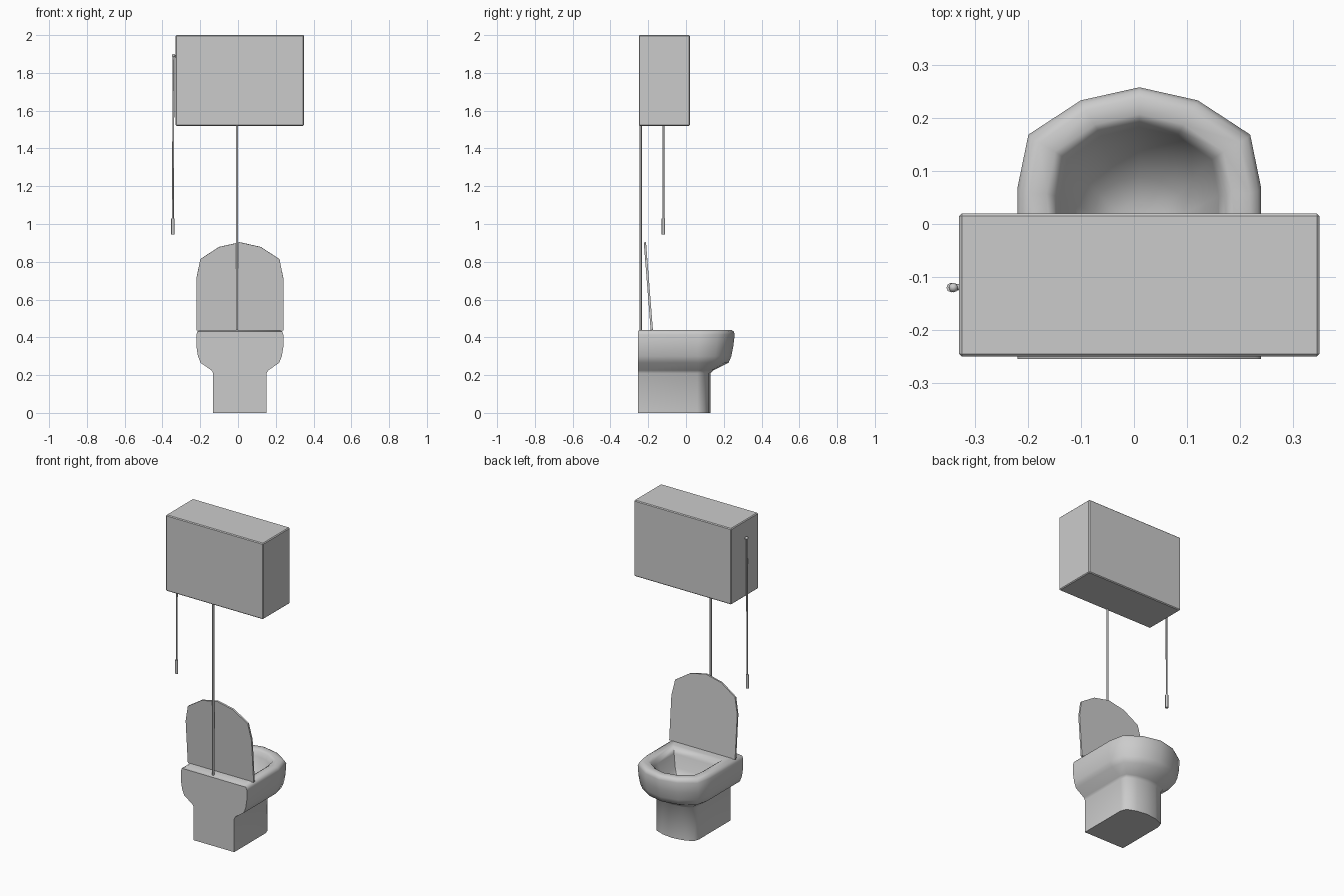
import bpy, bmesh, math
from mathutils import Vector

if "Cube" in bpy.data.objects:
    bpy.data.objects.remove(bpy.data.objects["Cube"])

CX = 0.01  # centre line of the fixture
BACK = -0.255

grey = bpy.data.materials.new("porcelain_grey")
grey.use_nodes = True
grey.diffuse_color = (0.6, 0.6, 0.6, 1)
grey.node_tree.nodes["Principled BSDF"].inputs["Base Color"].default_value = (0.6, 0.6, 0.6, 1)


def finish(name, bm, angle=40):
    bmesh.ops.recalc_face_normals(bm, faces=bm.faces)
    mesh = bpy.data.meshes.new(name)
    bm.to_mesh(mesh)
    bm.free()
    mesh.materials.append(grey)
    obj = bpy.data.objects.new(name, mesh)
    bpy.context.collection.objects.link(obj)
    bpy.ops.object.select_all(action="DESELECT")
    obj.select_set(True)
    bpy.context.view_layer.objects.active = obj
    bpy.ops.object.shade_smooth_by_angle(angle=math.radians(angle))
    return obj


def d_outline(w, back, front, depth):
    """Flat back, straight sides and a faceted round front."""
    half = [(w, back), (w, front - depth), (w * 0.91, front - depth * 0.47),
            (w * 0.48, front - depth * 0.13)]
    return half + [(0, front)] + [(-x, y) for x, y in reversed(half)]


def loft(bm, rings):
    loops = [[bm.verts.new(p) for p in ring] for ring in rings]
    for a, b in zip(loops, loops[1:]):
        for i in range(len(a)):
            j = (i + 1) % len(a)
            bm.faces.new((a[i], a[j], b[j], b[i]))
    bm.faces.new(loops[0])
    bm.faces.new(loops[-1])


def rod(name, start, end, r, sides=8):
    start, end = Vector(start), Vector(end)
    bm = bmesh.new()
    bmesh.ops.create_cone(bm, cap_ends=True, segments=sides, radius1=r, radius2=r,
                          depth=(end - start).length)
    turn = (end - start).to_track_quat("Z", "Y").to_matrix().to_4x4()
    bmesh.ops.transform(bm, matrix=turn, verts=bm.verts)
    bmesh.ops.translate(bm, vec=(start + end) / 2, verts=bm.verts)
    return finish(name, bm, 50)


# Pedestal, flared bowl, rounded rim and hollow: half width, back, front, curve depth, z
sections = [
    (0.142, BACK, 0.13, 0.07, 0.0),
    (0.142, BACK, 0.13, 0.07, 0.21),
    (0.150, BACK, 0.145, 0.08, 0.225),
    (0.208, BACK, 0.225, 0.16, 0.265),
    (0.222, BACK, 0.240, 0.18, 0.30),
    (0.230, BACK, 0.250, 0.19, 0.35),
    (0.230, BACK, 0.258, 0.19, 0.415),
    (0.224, BACK, 0.252, 0.19, 0.432),
    (0.208, -0.245, 0.238, 0.18, 0.44),
    (0.175, -0.135, 0.207, 0.15, 0.44),
    (0.160, -0.120, 0.193, 0.14, 0.43),
    (0.150, -0.110, 0.183, 0.13, 0.40),
    (0.125, -0.085, 0.150, 0.11, 0.33),
    (0.085, -0.050, 0.090, 0.07, 0.27),
    (0.045, -0.020, 0.040, 0.03, 0.25),
]
bm = bmesh.new()
loft(bm, [[(CX + x, y, z) for x, y in d_outline(w, b, f, d)]
          for w, b, f, d, z in sections])
finish("toilet_bowl", bm, 50)

# Raised lid leaning back
bm = bmesh.new()
outline = d_outline(0.23, 0, 0.467, 0.19)
loft(bm, [[(CX + x, y, t) for x, y in outline] for t in (0.0, 0.012)])
lid = finish("lid", bm)
lid.location = (0, -0.175, 0.438)
lid.rotation_euler = (math.radians(94.5), 0, 0)

# High cistern with lightly softened edges
bm = bmesh.new()
bmesh.ops.create_cube(bm, size=1)
bmesh.ops.scale(bm, vec=(0.68, 0.27, 0.48), verts=bm.verts)
bmesh.ops.translate(bm, vec=(CX, -0.115, 1.76), verts=bm.verts)
bmesh.ops.bevel(bm, geom=bm.edges[:], offset=0.005, segments=1, affect="EDGES")
finish("cistern", bm, 30)

# Flush pipe down to the bowl
rod("flush_pipe", (-0.005, -0.24, 1.53), (-0.005, -0.24, 0.43), 0.006)

# Pull lever, chain and handle
rod("lever", (-0.32, -0.118, 1.885), (-0.342, -0.12, 1.892), 0.006)
bm = bmesh.new()
bmesh.ops.create_uvsphere(bm, u_segments=10, v_segments=6, radius=0.009)
bmesh.ops.translate(bm, vec=(-0.341, -0.12, 1.892), verts=bm.verts)
finish("lever_knob", bm, 60)
rod("pull_chain", (-0.341, -0.12, 1.89), (-0.345, -0.12, 1.02), 0.005)
rod("pull_handle", (-0.345, -0.12, 1.03), (-0.345, -0.12, 0.945), 0.009)
